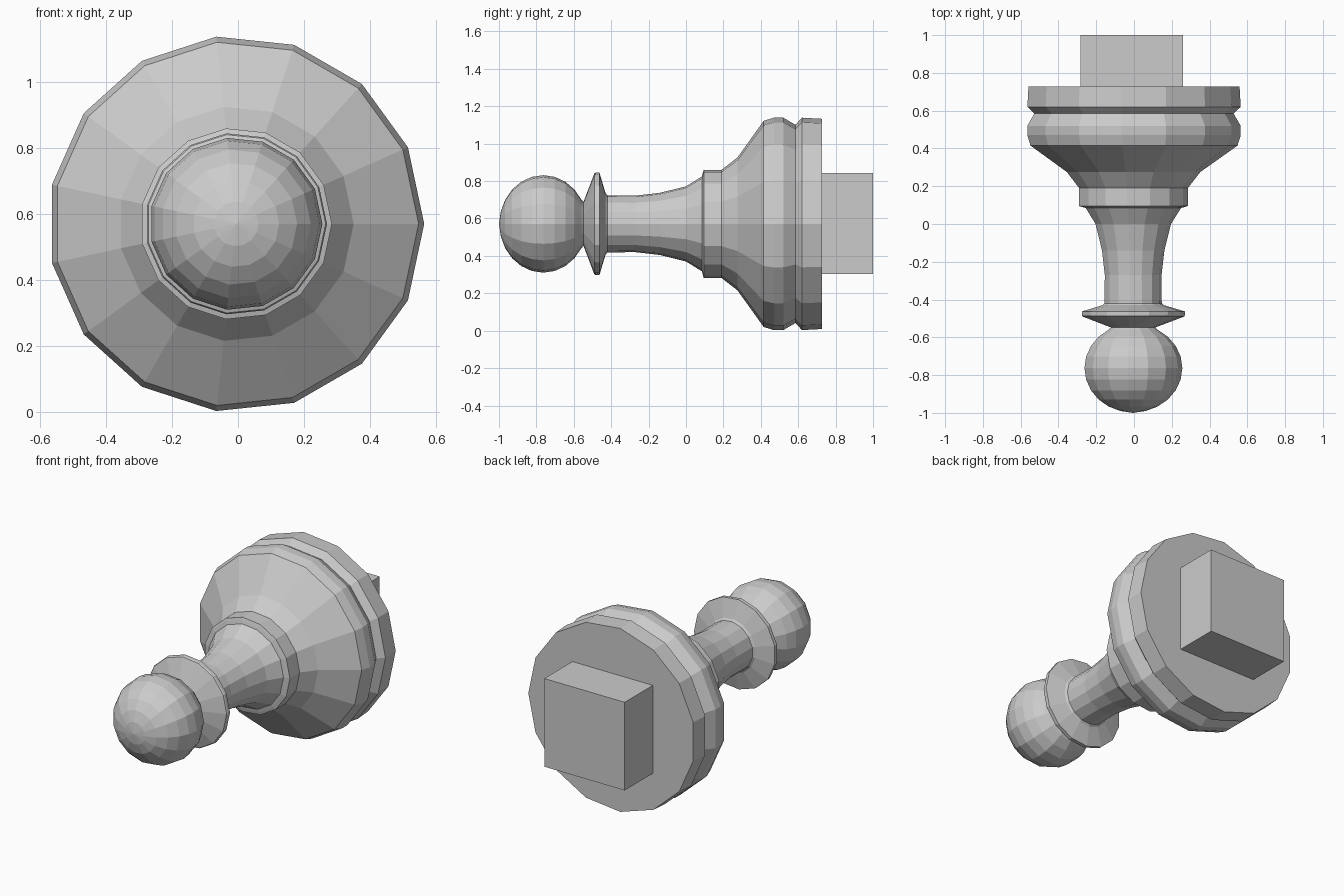
import bpy, bmesh, math

if "Cube" in bpy.data.objects:
    bpy.data.objects.remove(bpy.data.objects["Cube"])

SIDES = 15
CX, CZ = -0.006, 0.571


def lathe(name, profile):
    """Turn (y, radius) points around the y axis; radius 0 makes a pole."""
    bm = bmesh.new()
    rings = []
    for y, r in profile:
        if r < 1e-5:
            rings.append([bm.verts.new((CX, y, CZ))])
            continue
        rings.append([bm.verts.new((CX + r * math.cos(2 * math.pi * i / SIDES), y,
                                    CZ + r * math.sin(2 * math.pi * i / SIDES)))
                      for i in range(SIDES)])
    for a, b in zip(rings, rings[1:]):
        for i in range(SIDES):
            j = (i + 1) % SIDES
            if len(a) == 1:
                bm.faces.new((a[0], b[i], b[j]))
            elif len(b) == 1:
                bm.faces.new((a[i], a[j], b[0]))
            else:
                bm.faces.new((a[i], a[j], b[j], b[i]))
    for ring in (rings[0], rings[-1]):
        if len(ring) > 1:
            bm.faces.new(ring)
    bmesh.ops.recalc_face_normals(bm, faces=bm.faces)
    mesh = bpy.data.meshes.new(name)
    bm.to_mesh(mesh)
    bm.free()
    obj = bpy.data.objects.new(name, mesh)
    bpy.context.collection.objects.link(obj)
    return obj


# Slightly flattened ball at the front, closed where it enters the neck
ball = [(-0.763 - 0.235 * math.cos(math.radians(a)), 0.262 * math.sin(math.radians(a)))
        for a in range(0, 151, 15)]
ball[0] = (-1.0, 0)
# One continuous turned body: ball, thin collar, flared stem, band, bell and base
lathe("turned_knob", ball + [
    (-0.548, 0.118),
    (-0.49, 0.272), (-0.483, 0.276), (-0.463, 0.276), (-0.43, 0.165), (-0.42, 0.153),
    (-0.27, 0.152), (-0.14, 0.167), (0.0, 0.202), (0.085, 0.255),
    (0.09, 0.275), (0.095, 0.291), (0.19, 0.291),
    (0.275, 0.357), (0.415, 0.554), (0.47, 0.571), (0.52, 0.571),
    (0.585, 0.533), (0.62, 0.571), (0.728, 0.565)])

# Square mounting block at the back
bpy.ops.mesh.primitive_cube_add(size=1, location=(-0.012, 0.855, 0.573))
block = bpy.context.object
block.name = "mounting_block"
block.scale = (0.545, 0.29, 0.54)
